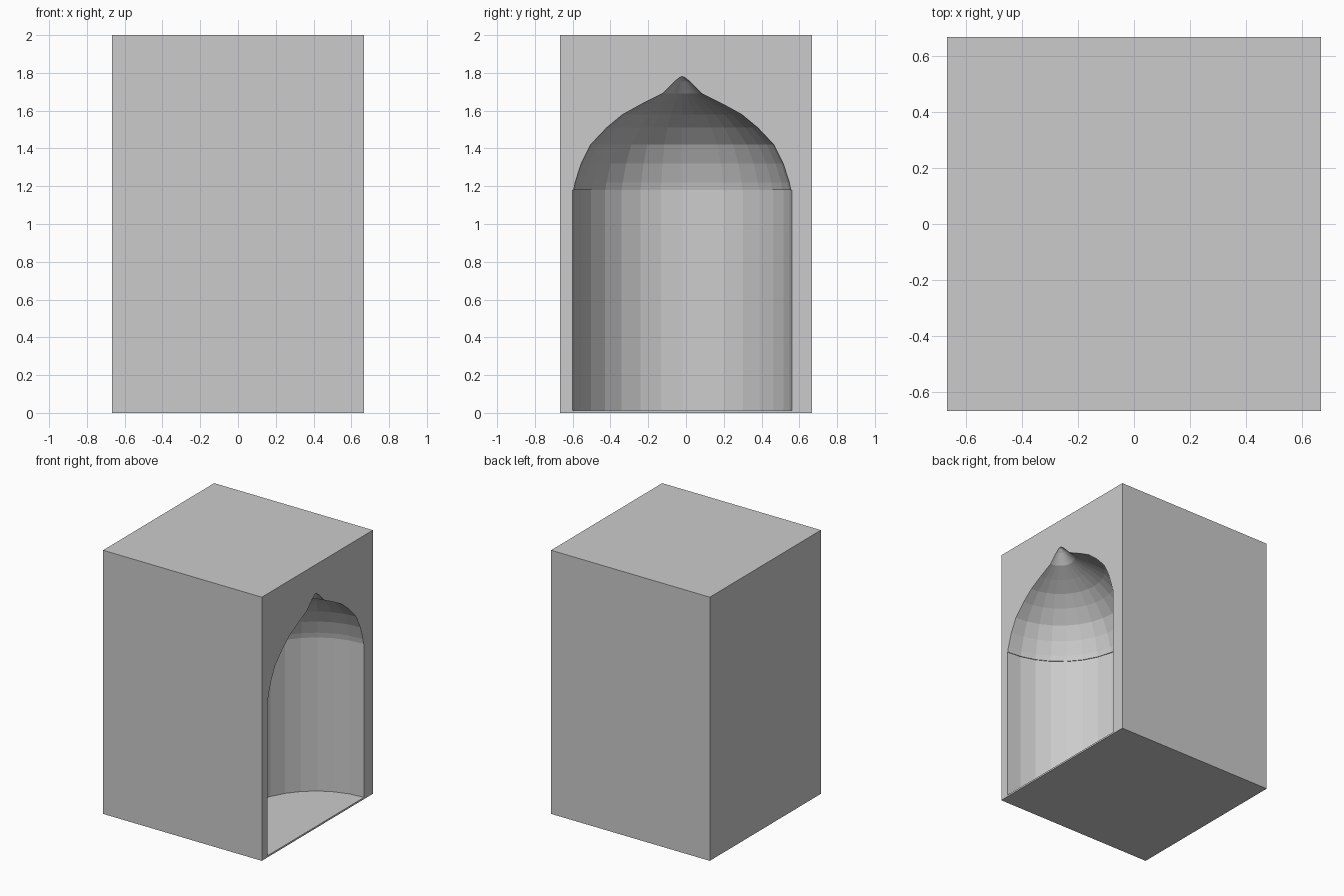
import bpy, bmesh, math

if "Cube" in bpy.data.objects:
    bpy.data.objects.remove(bpy.data.objects["Cube"])

HALF = 0.666      # half width of the square block
SIDES = 32        # facets around the niche

# Solid block standing on the ground
bpy.ops.mesh.primitive_cube_add(size=1, location=(0, 0, 1))
block = bpy.context.object
block.name = "niche_block"
block.scale = (2 * HALF, 2 * HALF, 2)
bpy.ops.object.transform_apply(location=True, rotation=True, scale=True)

# Niche profile (radius, height): floor, wall, small ledge, dome, pointed tip
profile = [(0.58, 0.013), (0.58, 1.18), (0.575, 1.18), (0.567, 1.22),
           (0.535, 1.32), (0.485, 1.42), (0.40, 1.51), (0.315, 1.58),
           (0.215, 1.635), (0.105, 1.69), (0.04, 1.755), (0.015, 1.775)]

bm = bmesh.new()
rings = []
for r, z in profile:
    rings.append([bm.verts.new((r * math.cos(2 * math.pi * i / SIDES),
                                r * math.sin(2 * math.pi * i / SIDES), z))
                  for i in range(SIDES)])
for low, high in zip(rings, rings[1:]):
    for i in range(SIDES):
        j = (i + 1) % SIDES
        bm.faces.new((low[i], low[j], high[j], high[i]))
bm.faces.new(rings[0][::-1])
tip = bm.verts.new((0, 0, 1.782))
for i in range(SIDES):
    bm.faces.new((rings[-1][i], rings[-1][(i + 1) % SIDES], tip))
bmesh.ops.recalc_face_normals(bm, faces=bm.faces)
mesh = bpy.data.meshes.new("niche_cutter")
bm.to_mesh(mesh)
bm.free()
cutter = bpy.data.objects.new("niche_cutter", mesh)
cutter.location = (HALF, -0.02, 0)
bpy.context.collection.objects.link(cutter)

# Carve the half-round niche into the right face
cut = block.modifiers.new("niche", 'BOOLEAN')
cut.operation = 'DIFFERENCE'
cut.solver = 'EXACT'
cut.object = cutter
bpy.context.view_layer.objects.active = block
bpy.ops.object.modifier_apply(modifier=cut.name)
bpy.data.objects.remove(cutter)
